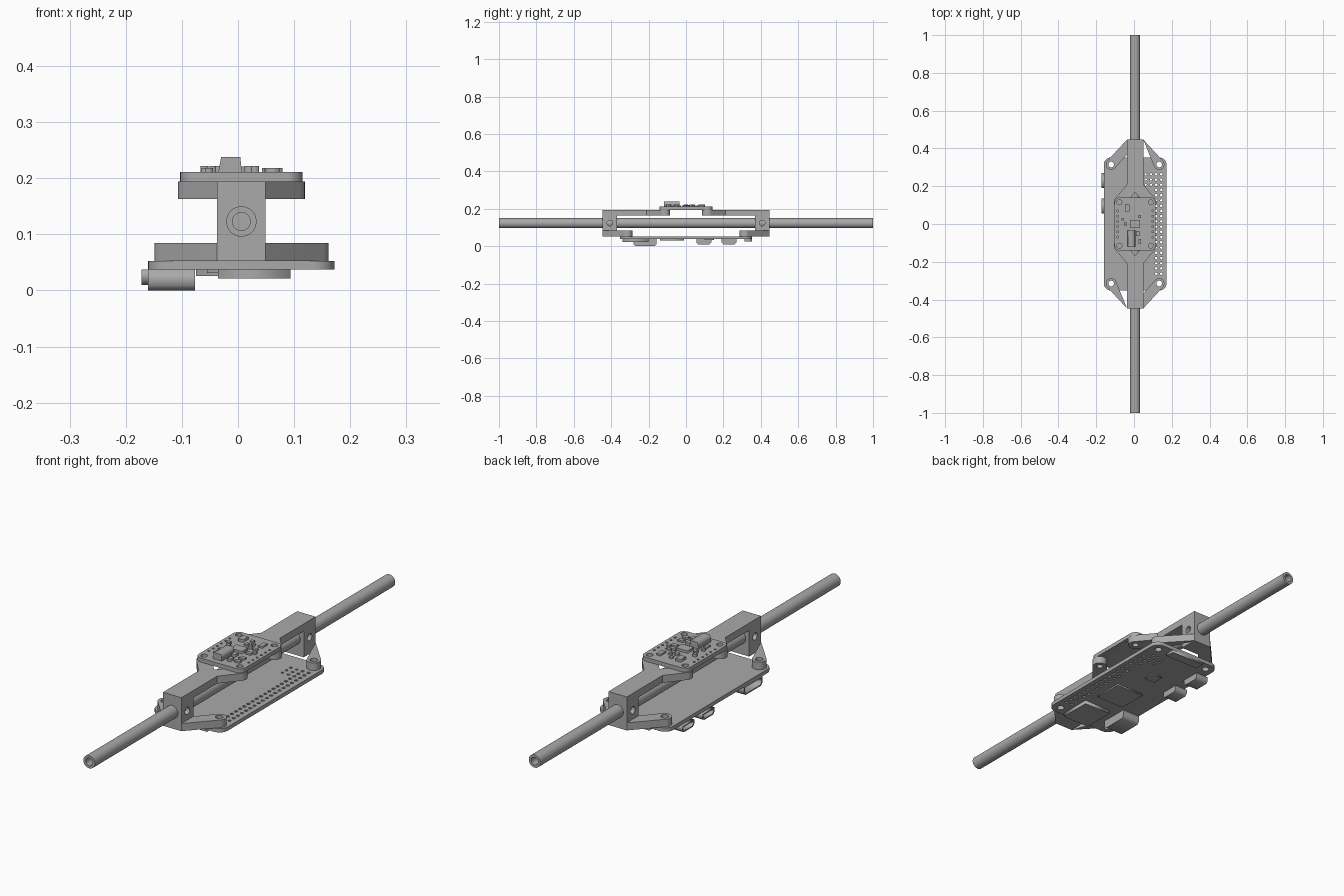
import bpy, bmesh
from math import cos, sin, pi
from mathutils import Matrix, Vector
from mathutils.geometry import convex_hull_2d

cube = bpy.data.objects.get("Cube")
if cube:
    bpy.data.objects.remove(cube, do_unlink=True)

grey = bpy.data.materials.new("matte_grey")
grey.use_nodes = True
colour = (0.4, 0.4, 0.4, 1)
grey.diffuse_color = colour
grey.node_tree.nodes["Principled BSDF"].inputs["Base Color"].default_value = colour

CX = 0.006          # centre line of the rod and boards
PITCH = 0.0277      # pin spacing
AXES = {"x": Matrix(((0, 0, 1), (1, 0, 0), (0, 1, 0))),
        "y": Matrix(((1, 0, 0), (0, 0, 1), (0, 1, 0))),
        "z": Matrix.Identity(3)}


def circle(x, y, r, n=24):
    return [(x + r * cos(2 * pi * i / n), y + r * sin(2 * pi * i / n)) for i in range(n)]


def hull(points):
    return [points[i] for i in convex_hull_2d([Vector(p) for p in points])]


def rounded(cx, cy, hx, hy, r):
    return hull([p for sx in (-1, 1) for sy in (-1, 1)
                 for p in circle(cx + sx * (hx - r), cy + sy * (hy - r), r, 32)])


def add(name, bm):
    bmesh.ops.remove_doubles(bm, verts=bm.verts, dist=0.00005)
    bmesh.ops.recalc_face_normals(bm, faces=bm.faces)
    mesh = bpy.data.meshes.new(name)
    bm.to_mesh(mesh)
    bm.free()
    mesh.materials.append(grey)
    obj = bpy.data.objects.new(name, mesh)
    bpy.context.collection.objects.link(obj)
    return obj


def plate(name, loops, lo, hi, axis="z"):
    """Extrude the first loop, with the others as holes, from lo to hi."""
    curve = bpy.data.curves.new(name, "CURVE")
    curve.dimensions = "2D"
    curve.fill_mode = "BOTH"
    curve.extrude = (hi - lo) / 2
    for loop in loops:
        spline = curve.splines.new("POLY")
        spline.points.add(len(loop) - 1)
        for point, (u, v) in zip(spline.points, loop):
            point.co = (u, v, 0, 1)
        spline.use_cyclic_u = True
    temp = bpy.data.objects.new(name, curve)
    bpy.context.collection.objects.link(temp)
    graph = bpy.context.evaluated_depsgraph_get()
    mesh = bpy.data.meshes.new_from_object(temp.evaluated_get(graph))
    bm = bmesh.new()
    bm.from_mesh(mesh)
    bpy.data.objects.remove(temp, do_unlink=True)
    bpy.data.meshes.remove(mesh)
    bmesh.ops.translate(bm, verts=bm.verts, vec=(0, 0, (lo + hi) / 2))
    bmesh.ops.transform(bm, verts=bm.verts, matrix=AXES[axis].to_4x4())
    return add(name, bm)


def box(name, x0, x1, y0, y1, z0, z1):
    return plate(name, [[(x0, y0), (x1, y0), (x1, y1), (x0, y1)]], z0, z1)


# Hollow rod
rod = plate("rod", [circle(CX, 0.123, 0.027, 32), circle(CX, 0.123, 0.016, 32)], -1, 1, "y")

# Clamp brackets, one at each end
smooth = [rod]
for end, s in (("front", -1), ("back", 1)):
    side = [(0.447, 0.053), (0.447, 0.194), (0.17, 0.194), (0.17, 0.163),
            (0.368, 0.163), (0.368, 0.053)]
    smooth.append(plate(end + "_clamp", [[(s * y, z) for y, z in side],
                                         circle(s * 0.407, 0.123, 0.015)],
                        CX - 0.043, CX + 0.043, "x"))
    for name, m in (("right", -1), ("left", 1)):
        lx, ly = CX + m * 0.127, s * 0.315
        arm = hull([(CX + m * 0.043, s * 0.447), (CX + m * 0.043, s * 0.368)]
                   + circle(lx, ly, 0.028, 32))
        smooth.append(plate(f"{end}_{name}_lower_arm", [arm, circle(lx, ly, 0.015)],
                            0.053, 0.085))
        ux, uy = CX + m * 0.083, s * 0.115
        arm = hull([(CX + m * 0.043, s * 0.21), (CX, s * 0.21), (CX, s * 0.168)]
                   + circle(ux, uy, 0.03, 32))
        smooth.append(plate(f"{end}_{name}_upper_arm", [arm, circle(ux, uy, 0.013)],
                            0.163, 0.194))

# Lower circuit board with corner holes and pin header holes
holes = [circle(CX + a * 0.127, b * 0.315, 0.015) for a in (-1, 1) for b in (-1, 1)]
holes += [circle(CX + 0.125 + a * PITCH / 2, (i - 9.5) * PITCH, 0.007, 10)
          for a in (-1, 1) for i in range(20)]
holes += [circle(CX + 0.07 + a * PITCH / 2, 0.263 - i * PITCH, 0.006, 10)
          for a in (-1, 1) for i in range(3)]
smooth.append(plate("lower_board", [rounded(CX, 0, 0.166, 0.352, 0.038)] + holes, 0.037, 0.053))

# Parts under the lower board
box("processor", -0.055, 0.08, -0.14, -0.01, 0.031, 0.037)
box("card_slot", -0.036, 0.094, -0.34, -0.2, 0.021, 0.037)
box("small_chip", -0.025, 0.025, 0.1, 0.15, 0.032, 0.037)
box("ribbon_connector", -0.075, 0.085, 0.312, 0.352, 0.026, 0.037)


def socket(name, x0, x1, y, half, z0):
    """Port shell with an open mouth facing -x."""
    def ring(h, low, high, chamfer):
        return [(y - h + chamfer, low), (y + h - chamfer, low), (y + h, low + chamfer),
                (y + h, high), (y - h, high), (y - h, low + chamfer)]
    outer = ring(half, z0, 0.037, 0.01)
    inner = ring(half - 0.006, z0 + 0.005, 0.032, 0.008)
    plate(name, [outer, inner], x0, x0 + 0.04, "x")
    plate(name + "_back", [outer], x0 + 0.04, x1, "x")


socket("video_socket", -0.16, -0.077, -0.22, 0.061, 0)
socket("data_socket", -0.172, -0.112, 0.095, 0.04, 0.01)
socket("power_socket", -0.172, -0.112, 0.23, 0.04, 0.01)

# Upper sensor board
holes = [circle(CX + a * 0.083, b * 0.115, 0.013) for a in (-1, 1) for b in (-1, 1)]
holes += [circle(CX + a * 0.093, (i - 2.5) * PITCH, 0.005, 10)
          for a in (-1, 1) for i in range(6)]
smooth.append(plate("upper_board", [rounded(CX, 0, 0.109, 0.141, 0.028)] + holes, 0.194, 0.211))

# Parts on the sensor board
plate("tall_connector", [[(-0.035, 0.211), (0.007, 0.211), (0.004, 0.238), (-0.03, 0.238)]],
      -0.118, -0.034, "y")
box("sensor_chip", -0.022, 0.032, -0.02, 0.022, 0.211, 0.221)
parts = [(-0.035, 0.085, 1.7, 2.5), (0.058, 0.083, 1.3, 2.6), (0.002, 0.055, 1, 1.2),
         (0.03, 0.04, 1, 1), (0.056, 0.035, 1.3, 1), (0.072, 0.01, 1, 1.2),
         (-0.06, 0.025, 1, 1), (-0.052, -0.065, 1, 1.8), (-0.058, -0.035, 1, 1),
         (0.02, -0.05, 1.2, 1.8), (0.055, -0.005, 1.8, 1.2), (0.06, -0.055, 1.8, 1.2),
         (0.03, -0.092, 1, 1.8), (0.062, -0.088, 1.8, 1.2), (0.005, 0.09, 1, 1),
         (-0.045, 0, 0.8, 1.4), (0.025, 0.068, 1, 0.8)]
for i, (x, y, w, d) in enumerate(parts):
    box(f"component_{i}", x - w * 0.007, x + w * 0.007, y - d * 0.007, y + d * 0.007,
        0.211, 0.222 if i % 3 == 0 else 0.218)

# Smooth the round walls, keeping edges sharp
bpy.ops.object.select_all(action="DESELECT")
for obj in smooth:
    obj.select_set(True)
bpy.context.view_layer.objects.active = rod
bpy.ops.object.shade_smooth_by_angle(angle=pi / 6)
